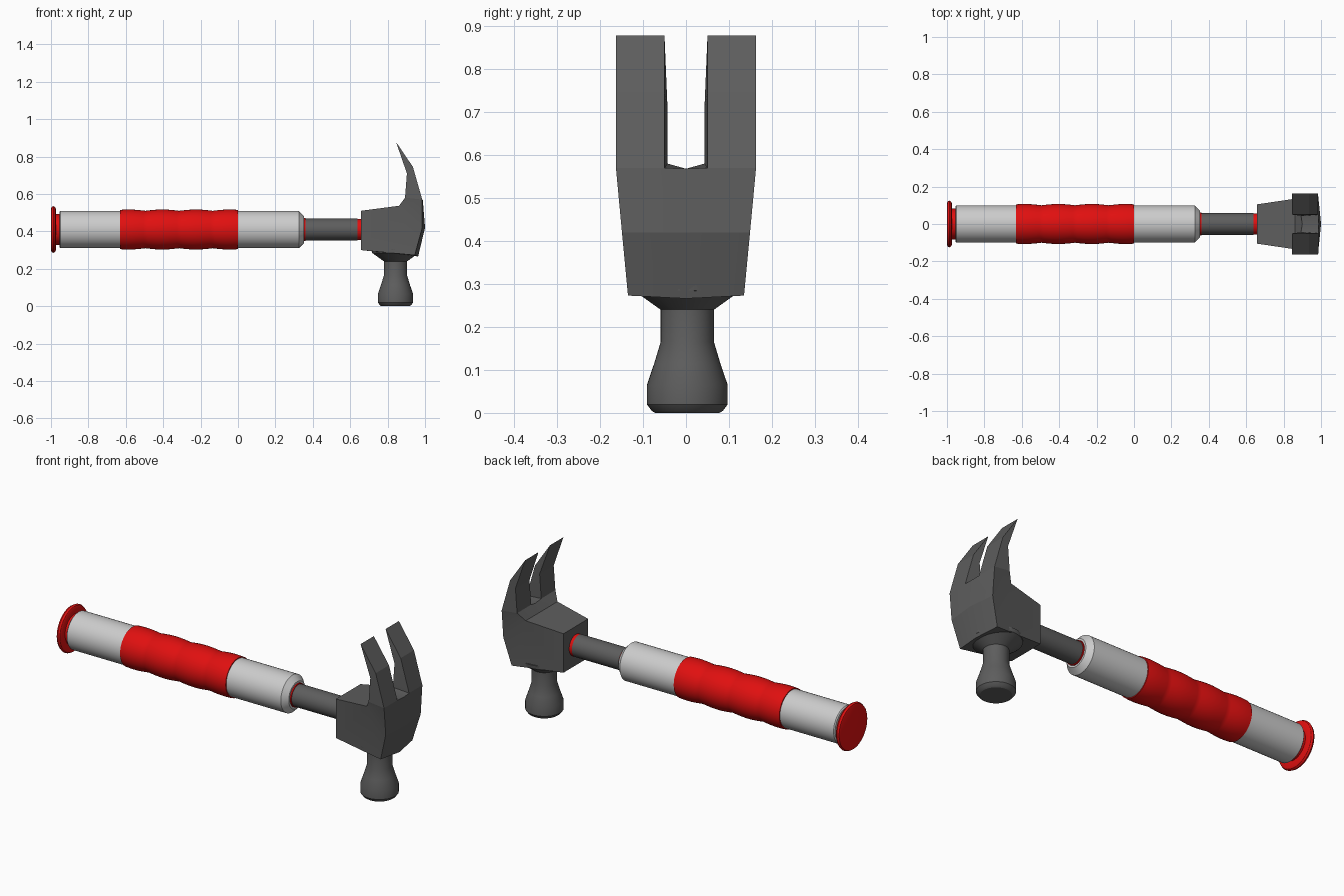
import bpy, bmesh, math
from math import pi, sin, cos

if "Cube" in bpy.data.objects:
    bpy.data.objects.remove(bpy.data.objects["Cube"])

AXIS_Z = 0.41


def material(name, rgb):
    m = bpy.data.materials.new(name)
    m.diffuse_color = (*rgb, 1)
    m.use_nodes = True
    m.node_tree.nodes["Principled BSDF"].inputs["Base Color"].default_value = m.diffuse_color
    return m


RED = material("red", (0.75, 0.005, 0.005))
PALE = material("pale_grey", (0.62, 0.62, 0.62))
STEEL = material("dark_steel", (0.11, 0.11, 0.11))


def finish(name, bm, mat, angle):
    bmesh.ops.recalc_face_normals(bm, faces=bm.faces)
    me = bpy.data.meshes.new(name)
    bm.to_mesh(me)
    bm.free()
    ob = bpy.data.objects.new(name, me)
    bpy.context.collection.objects.link(ob)
    me.materials.append(mat)
    bpy.ops.object.select_all(action='DESELECT')
    ob.select_set(True)
    bpy.context.view_layer.objects.active = ob
    bpy.ops.object.shade_smooth_by_angle(angle=math.radians(angle))
    return ob


def lathe(name, profile, mat, place, n=40):
    """Revolve (position, radius) pairs; place maps (t, u, v) to xyz."""
    bm = bmesh.new()
    rings = [[bm.verts.new(place(t, r * cos(2 * pi * i / n), r * sin(2 * pi * i / n)))
              for i in range(n)] for t, r in profile]
    for a, b in zip(rings, rings[1:]):
        for i in range(n):
            j = (i + 1) % n
            bm.faces.new((a[i], a[j], b[j], b[i]))
    bm.faces.new(rings[0])
    bm.faces.new(rings[-1])
    return finish(name, bm, mat, 30)


def along_handle(t, u, v):
    return (t, u, AXIS_Z + v)


def along_poll(t, u, v):
    return (0.842 + u, 0.003 + v, t)


# Handle: pommel, two pale sleeves, scalloped grip, shaft and collars
lathe("pommel", [(-1, 0.112), (-0.997, 0.12), (-0.987, 0.125), (-0.978, 0.12),
                 (-0.974, 0.112), (-0.974, 0.082), (-0.945, 0.082)], RED, along_handle)
lathe("rear_sleeve", [(-0.955, 0.094), (-0.95, 0.1), (-0.62, 0.1)], PALE, along_handle)
grip = [(-0.63 + 0.63 * i / 56, 0.1 + 0.007 * abs(sin(pi * (i * 0.63 / 56 - 0.135) / 0.18)))
        for i in range(57)]
lathe("grip", grip, RED, along_handle)
lathe("front_sleeve", [(-0.01, 0.1), (0.325, 0.1), (0.353, 0.072)], PALE, along_handle)
lathe("shaft_collar", [(0.34, 0.062), (0.36, 0.062)], RED, along_handle)
lathe("shaft", [(0.35, 0.058), (0.64, 0.058)], STEEL, along_handle)
lathe("head_collar", [(0.637, 0.057), (0.67, 0.057)], RED, along_handle)

# Striking poll under the head
lathe("poll", [(0.305, 0.128), (0.285, 0.125), (0.24, 0.062), (0.165, 0.062), (0.115, 0.077),
               (0.065, 0.094), (0.02, 0.094), (0.005, 0.083), (0, 0.075)], STEEL, along_poll)

# Head and claw: half mesh (centre, slot and outer layers), mirrored across y
outer = {"A": (0.657, 0.105, 0.30), "B": (0.657, 0.105, 0.51), "C": (0.861, 0.135, 0.537),
         "D": (0.893, 0.163, 0.58), "E": (0.903, 0.163, 0.71), "F": (0.845, 0.163, 0.878),
         "G": (0.935, 0.163, 0.745), "H": (0.985, 0.163, 0.57), "I": (0.985, 0.149, 0.42),
         "J": (0.945, 0.135, 0.273)}
slot_y = {"D": 0.043, "E": 0.043, "F": 0.05, "G": 0.05, "H": 0.05}
centre_x = {"A": 0.657, "B": 0.657, "C": 0.861, "D": 0.9, "H": 0.988, "I": 1.0, "J": 0.963}
centre_z = {"D": 0.568, "H": 0.568, "J": 0.266}

bm = bmesh.new()
V = {}
for k, (x, y, z) in outer.items():
    V[k + "o"] = bm.verts.new((x, y, z))
    if k in slot_y:
        V[k + "s"] = bm.verts.new((x, slot_y[k], z))
    if k in centre_x:
        V[k + "c"] = bm.verts.new((centre_x[k], 0, centre_z.get(k, z)))


def face(*names):
    bm.faces.new([V[n] for n in names])


# body side and claw sides
for f in ("ABCJ", "CIJ", "CDHI", "DEGH", "EFG"):
    face(*[k + "o" for k in f])
face("Ds", "Es", "Gs", "Hs")
face("Es", "Fs", "Gs")
# body strips from centre to outer edge
for a, b in ("AB", "BC", "IJ", "JA"):
    face(a + "c", b + "c", b + "o", a + "o")
face("Cc", "Dc", "Ds", "Do", "Co")
face("Ic", "Hc", "Hs", "Ho", "Io")
# prong front and back, slot floor
for a, b in ("DE", "EF", "FG", "GH"):
    face(a + "s", b + "s", b + "o", a + "o")
face("Dc", "Hc", "Hs", "Ds")
head = finish("claw_head", bm, STEEL, 12)
mirror = head.modifiers.new("mirror", 'MIRROR')
mirror.use_axis = (False, True, False)
mirror.merge_threshold = 0.0005
